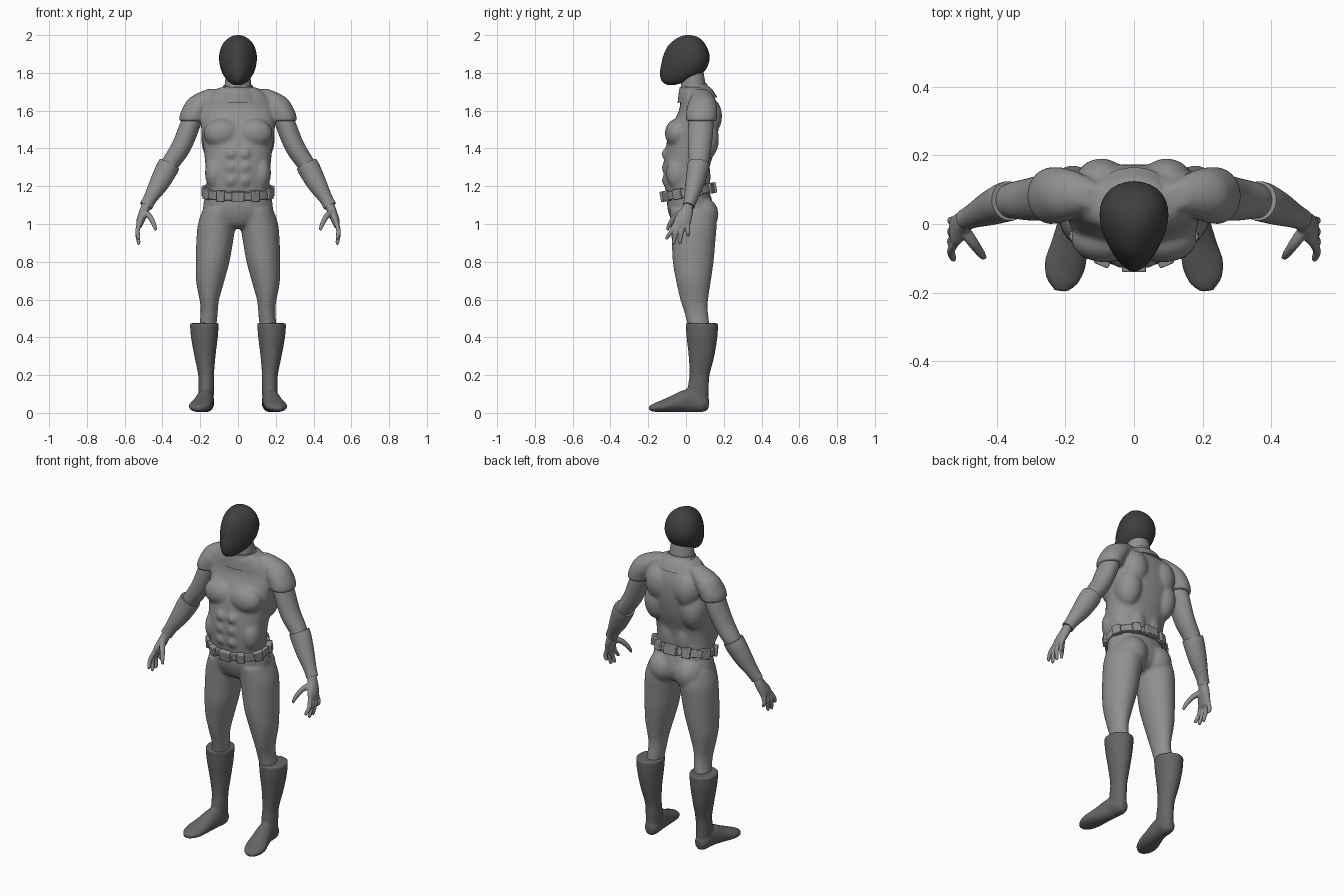
import bpy, bmesh, math
from mathutils import Vector, Matrix

if "Cube" in bpy.data.objects:
    bpy.data.objects.remove(bpy.data.objects["Cube"])


def material(name, value):
    mat = bpy.data.materials.new(name)
    mat.use_nodes = True
    colour = (value, value, value, 1)
    mat.diffuse_color = colour
    mat.node_tree.nodes["Principled BSDF"].inputs["Base Color"].default_value = colour
    return mat


SUIT = material("suit grey", 0.28)
BOOT = material("boot dark grey", 0.13)
MASK = material("mask charcoal", 0.05)


def spline(rows, steps):
    """Smooth interpolation through rows of numbers."""
    rows = [Vector(r) for r in rows]
    out = []
    for i in range(len(rows) - 1):
        a, b = rows[max(i - 1, 0)], rows[i]
        c, d = rows[i + 1], rows[min(i + 2, len(rows) - 1)]
        for k in range(steps):
            t = k / steps
            out.append(b + (c - a) * (t / 2) + (a * 2 - b * 5 + c * 4 - d) * (t * t / 2)
                       + (b * 3 - a - c * 3 + d) * (t ** 3 / 2))
    return out + [rows[-1]]


def stack(rows):
    """Level sections (z, x, half width, front y, back y) to centres and radii."""
    return [(x, (f + k) / 2, z, a, (k - f) / 2) for z, x, a, f, k in rows]


def loft(bm, rows, ref=None, power=2.0, egg=0.0, n=32, steps=5):
    """Skin of ellipses (x, y, z, a, b); ref gives the axis of b, none means level."""
    sides = (1, -1) if any(r[0] for r in rows) else (1,)
    path = spline(rows, steps)
    for s in sides:
        rings = []
        for i, r in enumerate(path):
            u, v = Vector((1, 0, 0)), Vector((0, 1, 0))
            if ref:
                t = (path[min(i + 1, len(path) - 1)] - path[max(i - 1, 0)])
                t = Vector(t[:3]).normalized()
                v = Vector(ref)
                v = (v - t * v.dot(t)).normalized()
                u = v.cross(t)
            ring = []
            for k in range(n):
                ang = math.tau * k / n
                c, q = math.cos(ang), math.sin(ang)
                c = math.copysign(abs(c) ** (2 / power), c) * (1 + egg * q)
                q = math.copysign(abs(q) ** (2 / power), q)
                p = Vector(r[:3]) + u * c * r[3] + v * q * r[4]
                ring.append(bm.verts.new((p.x * s, p.y, p.z)))
            rings.append(ring)
        for a, b in zip(rings, rings[1:]):
            for k in range(n):
                j = (k + 1) % n
                bm.faces.new((a[k], a[j], b[j], b[k]))
        bm.faces.new(rings[0])
        bm.faces.new(rings[-1])


def blob(bm, centre, radii):
    """Pair of mirrored muscle ellipsoids."""
    for s in (1, -1):
        place = Matrix.Translation((centre[0] * s, centre[1], centre[2]))
        bmesh.ops.create_uvsphere(bm, u_segments=24, v_segments=14, radius=1,
                                  matrix=place @ Matrix.Diagonal((*radii, 1)))


def finish(bm, name, mat, voxel=0, smooth=4):
    bmesh.ops.recalc_face_normals(bm, faces=bm.faces)
    mesh = bpy.data.meshes.new(name)
    bm.to_mesh(mesh)
    bm.free()
    mesh.materials.append(mat)
    obj = bpy.data.objects.new(name, mesh)
    bpy.context.collection.objects.link(obj)
    bpy.ops.object.select_all(action='DESELECT')
    obj.select_set(True)
    bpy.context.view_layer.objects.active = obj
    bpy.ops.object.shade_smooth_by_angle(angle=math.radians(45))
    if voxel:
        fuse = obj.modifiers.new("fuse", 'REMESH')
        fuse.mode = 'VOXEL'
        fuse.voxel_size = voxel
        fuse.use_smooth_shade = True
        soft = obj.modifiers.new("soften", 'SMOOTH')
        soft.factor = 0.5
        soft.iterations = smooth
    return obj


# Masked head, pointed towards the chin
bm = bmesh.new()
loft(bm, stack([(1.736, 0, .012, -.09, -.065), (1.74, 0, .028, -.107, -.045),
                (1.76, 0, .055, -.13, .02), (1.8, 0, .081, -.138, .09),
                (1.85, 0, .095, -.13, .12), (1.9, 0, .096, -.117, .123),
                (1.95, 0, .08, -.09, .103), (1.985, 0, .048, -.045, .07),
                (1.998, 0, .018, -.01, .035), (2, 0, .003, .01, .015)]), egg=0.25)
finish(bm, "head", MASK)

# Neck and its collar band
bm = bmesh.new()
loft(bm, stack([(1.63, 0, .1, -.03, .14), (1.7, 0, .075, -.028, .115),
                (1.76, 0, .068, -.025, .1), (1.83, 0, .06, -.02, .09)]))
finish(bm, "neck", SUIT)
bm = bmesh.new()
loft(bm, stack([(1.655, 0, .13, -.052, .16), (1.7, 0, .115, -.04, .14),
                (1.72, 0, .085, -.034, .122), (1.735, 0, .077, -.031, .116)]))
bmesh.ops.rotate(bm, verts=bm.verts, cent=(0, .05, 1.7),
                 matrix=Matrix.Rotation(math.radians(8), 3, 'X'))
finish(bm, "collar", SUIT)

# Shirt: rib cage, cap sleeves and muscles fused together
bm = bmesh.new()
loft(bm, stack([(1.13, 0, .172, -.1, .135), (1.2, 0, .168, -.113, .12),
                (1.3, 0, .172, -.12, .125), (1.4, 0, .182, -.108, .155),
                (1.5, 0, .195, -.085, .172), (1.6, 0, .195, -.038, .172),
                (1.66, 0, .17, -.03, .155), (1.7, 0, .135, -.025, .135),
                (1.725, 0, .09, -.02, .11)]), power=2.3)
loft(bm, stack([(1.545, .245, .067, 0, .162), (1.58, .236, .072, 0, .166),
                (1.62, .215, .075, .005, .165), (1.66, .19, .075, .02, .155),
                (1.69, .155, .065, .035, .135), (1.715, .12, .04, .05, .11)]))
blob(bm, (.085, -.045, 1.48), (.098, .067, .078))      # chest
blob(bm, (.095, .125, 1.57), (.075, .066, .1))         # shoulder blades
blob(bm, (.12, .09, 1.45), (.075, .085, .12))          # lats
blob(bm, (.05, .085, 1.25), (.05, .045, .12))          # lower back
for z in (1.23, 1.3, 1.37):
    blob(bm, (.036, -.1, z), (.034, .028, .034))       # stomach
blob(bm, (.125, -.04, 1.27), (.05, .065, .09))         # flanks
finish(bm, "shirt", SUIT, 0.009, 6)

# Trousers: hips, legs and seat
bm = bmesh.new()
loft(bm, stack([(.975, 0, .05, -.03, .08), (1.0, 0, .13, -.065, .13),
                (1.05, 0, .18, -.09, .15), (1.1, 0, .184, -.1, .145),
                (1.17, 0, .172, -.1, .125)]))
loft(bm, stack([(.42, .165, .045, .02, .13), (.5, .155, .045, 0, .12),
                (.55, .152, .046, -.014, .115), (.6, .152, .052, -.03, .117),
                (.7, .147, .075, -.053, .132), (.8, .134, .089, -.07, .146),
                (.9, .124, .097, -.075, .155), (1.0, .112, .1, -.08, .162),
                (1.08, .095, .09, -.085, .15)]))
blob(bm, (.085, .085, 1.05), (.088, .087, .095))
finish(bm, "trousers", SUIT, 0.009, 5)

# Boots: shaft and outward-turned foot
bm = bmesh.new()
loft(bm, stack([(.03, .167, .036, .015, .118), (.12, .168, .041, .008, .12),
                (.2, .169, .042, .018, .125), (.3, .175, .056, .014, .15),
                (.4, .178, .071, .003, .166), (.475, .178, .077, -.002, .17)]))
loft(bm, [(.164, .12, .045, .02, .028), (.167, .09, .049, .041, .046),
          (.173, .02, .065, .045, .062), (.187, -.06, .049, .054, .046),
          (.201, -.12, .036, .06, .033), (.208, -.165, .028, .047, .023),
          (.212, -.195, .023, .02, .012)], ref=(0, 0, 1))
finish(bm, "boots", BOOT, 0.008, 3)

# Upper arms and forearm gauntlets
bm = bmesh.new()
loft(bm, [(.225, .08, 1.6, .05, .06), (.255, .078, 1.52, .053, .067),
          (.3, .072, 1.41, .052, .062), (.355, .068, 1.325, .047, .052),
          (.385, .06, 1.27, .042, .042)], ref=(0, 1, 0))
finish(bm, "upper_arms", SUIT)
bm = bmesh.new()
loft(bm, [(.363, .067, 1.317, .058, .058), (.38, .062, 1.285, .059, .057),
          (.42, .045, 1.21, .051, .049), (.465, .025, 1.135, .036, .036),
          (.487, .014, 1.095, .035, .031)], ref=(0, 1, 0))
finish(bm, "gauntlets", SUIT)

# Hands with spread fingers
bm = bmesh.new()
loft(bm, [(.48, .015, 1.11, .025, .024), (.5, .002, 1.06, .025, .035),
          (.517, -.018, 1.015, .021, .045), (.525, -.024, .985, .014, .044)],
     ref=(0, 1, 0))
for base, tip, z in ((-.058, -.1, .918), (-.036, -.066, .892),
                     (-.013, -.032, .896), (.01, .01, .932)):
    mid = (base + tip) / 2
    loft(bm, [(.522, base, 1.0, .012, .012), (.533, mid, .96, .012, .012),
              (.526, tip, z + .01, .01, .01), (.523, tip, z, .006, .006)],
         ref=(0, 1, 0), n=12)
loft(bm, [(.5, -.01, 1.065, .018, .018), (.468, -.055, 1.04, .015, .017),
          (.444, -.088, .995, .012, .012), (.436, -.099, .966, .007, .007)],
     ref=(0, 1, 0), n=12)
finish(bm, "hands", SUIT, 0.005, 2)

# Belt strap with pouches and buckle, tipped up towards the back
bm = bmesh.new()
loft(bm, stack([(1.146, 0, .185, -.122, .147), (1.19, 0, .181, -.122, .145)]),
     power=2.3, n=48)
for angle, width in ((-90, .07), (-60, .045), (-120, .045), (-25, .05), (-155, .05),
                     (20, .05), (160, .05), (60, .05), (120, .05), (90, .08)):
    t = math.radians(angle)
    x, y = .18 * math.cos(t), .0125 + .134 * math.sin(t)
    turn = math.atan2(math.cos(t) / .18, -math.sin(t) / .134)
    place = Matrix.Translation((x, y, 1.168)) @ Matrix.Rotation(turn, 4, 'Z')
    bmesh.ops.create_cube(bm, size=1,
                          matrix=place @ Matrix.Diagonal((width, .034, .056, 1)))
bmesh.ops.rotate(bm, verts=bm.verts, cent=(0, .01, 1.168),
                 matrix=Matrix.Rotation(math.radians(10), 3, 'X'))
belt = finish(bm, "belt", SUIT)
edge = belt.modifiers.new("soft edges", 'BEVEL')
edge.width = 0.004
edge.segments = 2
